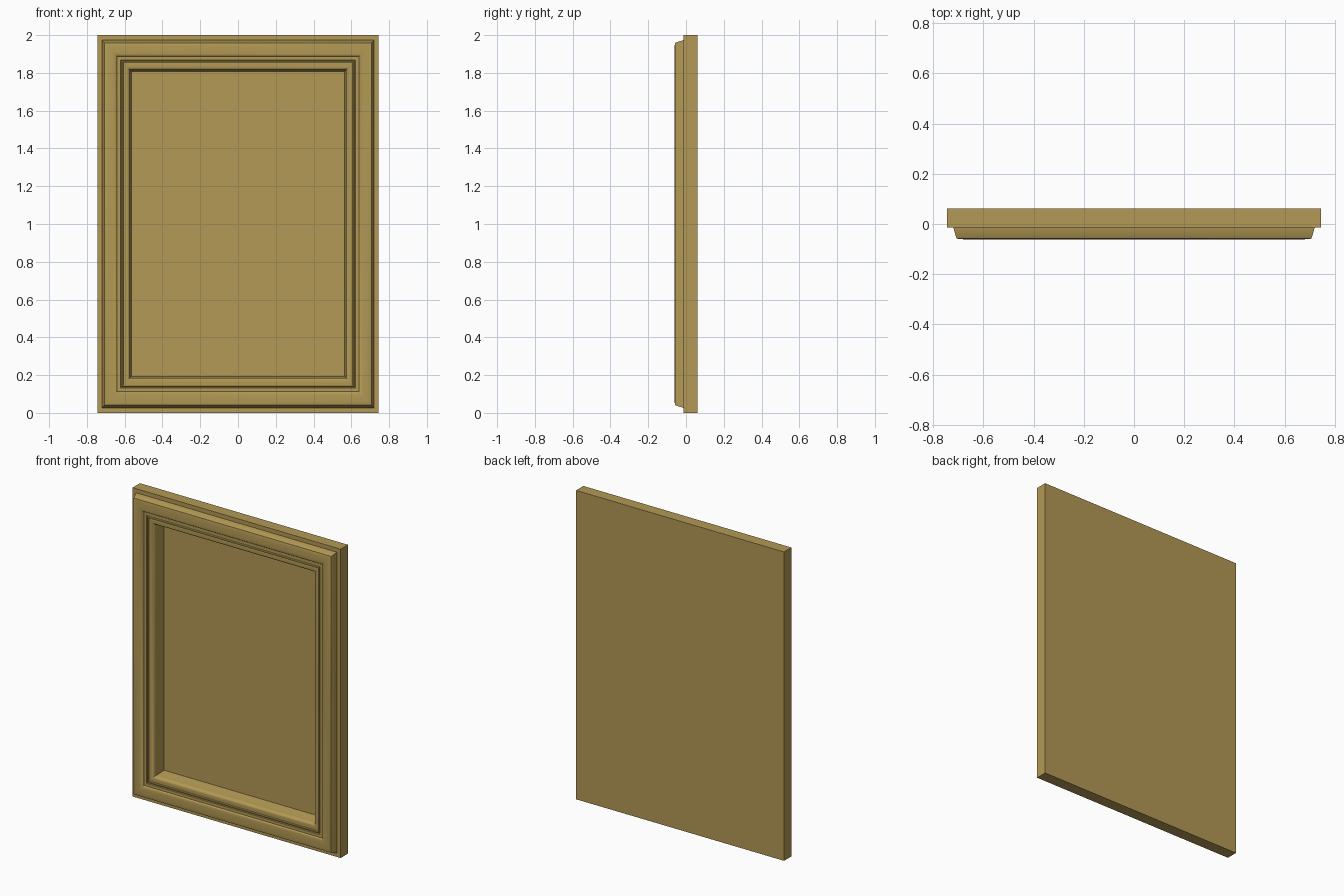
import bpy, bmesh, math

if "Cube" in bpy.data.objects:
    bpy.data.objects.remove(bpy.data.objects["Cube"])

W, H = 0.745, 1.0          # half width and half height of the panel
Z_STRETCH = 1.07           # top and bottom rails are slightly wider

wood = bpy.data.materials.new("golden_wood")
wood.diffuse_color = (0.45, 0.32, 0.09, 1)
wood.use_nodes = True
wood.node_tree.nodes["Principled BSDF"].inputs["Base Color"].default_value = wood.diffuse_color


def rect_loft(name, profile, closed):
    """Sweep (inset, y) points around the rectangle with mitred corners."""
    bm = bmesh.new()
    rings = []
    for d, y in profile:
        x, z = W - d, H - d * Z_STRETCH
        rings.append([bm.verts.new((sx * x, y, 1 + sz * z))
                      for sx, sz in ((-1, -1), (1, -1), (1, 1), (-1, 1))])
    pairs = list(zip(rings, rings[1:]))
    if closed:
        pairs.append((rings[-1], rings[0]))
    else:
        bm.faces.new(rings[0])
        bm.faces.new(rings[-1])
    for a, b in pairs:
        for i in range(4):
            j = (i + 1) % 4
            bm.faces.new((a[i], a[j], b[j], b[i]))
    bmesh.ops.recalc_face_normals(bm, faces=bm.faces[:])
    me = bpy.data.meshes.new(name)
    bm.to_mesh(me)
    bm.free()
    ob = bpy.data.objects.new(name, me)
    bpy.context.collection.objects.link(ob)
    me.materials.append(wood)
    bpy.ops.object.select_all(action='DESELECT')
    ob.select_set(True)
    bpy.context.view_layer.objects.active = ob
    bpy.ops.object.shade_smooth_by_angle(angle=math.radians(32))
    return ob


# Slab with a deep recess and a thin panel at the back
rect_loft("panel_body", [(0, 0.061), (0, -0.014), (0.17, -0.014),
                         (0.18, 0.052)], False)

# Broad rounded outer moulding
rect_loft("outer_moulding", [
    (0.025, -0.010), (0.025, -0.015), (0.036, -0.053), (0.038, -0.057),
    (0.043, -0.059), (0.058, -0.0605), (0.075, -0.0615), (0.090, -0.0605),
    (0.099, -0.058), (0.104, -0.053), (0.106, -0.046), (0.106, -0.010)], True)

# Flat step, small bead and rounded lip around the recess
rect_loft("inner_moulding", [
    (0.104, -0.010), (0.104, -0.048), (0.123, -0.048), (0.125, -0.043),
    (0.128, -0.043), (0.130, -0.049), (0.133, -0.051), (0.137, -0.049),
    (0.139, -0.044), (0.152, -0.045), (0.162, -0.043), (0.169, -0.037),
    (0.173, -0.029), (0.174, -0.010)], True)
